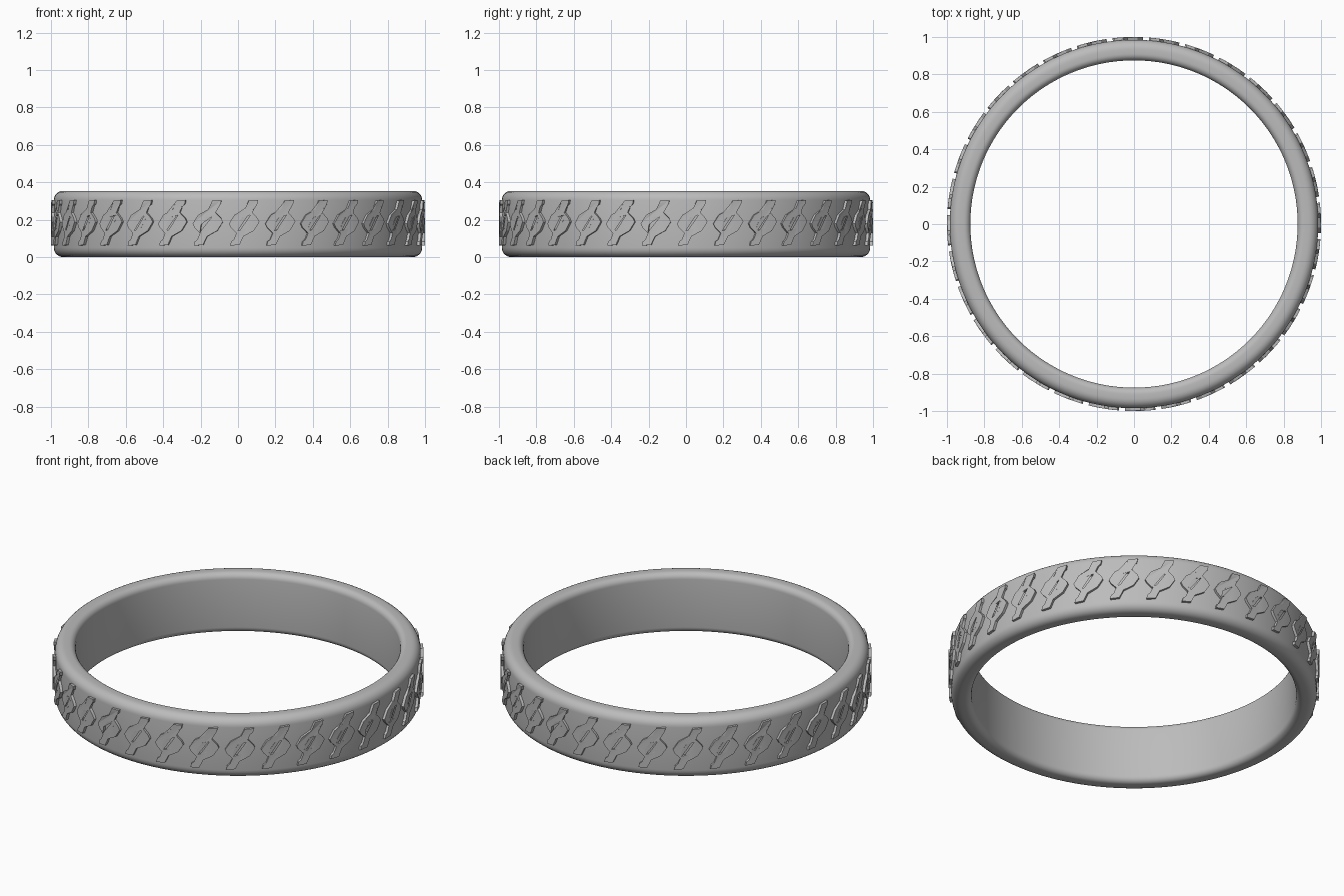
import bpy, bmesh, math

cube = bpy.data.objects.get("Cube")
if cube:
    bpy.data.objects.remove(cube, do_unlink=True)

HEIGHT, INNER, OUTER, TREAD = 0.354, 0.875, 0.985, 1.0
COUNT, PHASE = 32, 0.033

grey = bpy.data.materials.new("plain grey")
grey.use_nodes = True
grey.diffuse_color = (0.5, 0.5, 0.5, 1)
grey.node_tree.nodes["Principled BSDF"].inputs["Base Color"].default_value = (0.5, 0.5, 0.5, 1)


def finish(bm, name, angle):
    bmesh.ops.recalc_face_normals(bm, faces=bm.faces)
    mesh = bpy.data.meshes.new(name)
    bm.to_mesh(mesh)
    bm.free()
    mesh.materials.append(grey)
    obj = bpy.data.objects.new(name, mesh)
    bpy.context.collection.objects.link(obj)
    bpy.ops.object.select_all(action='DESELECT')
    obj.select_set(True)
    bpy.context.view_layer.objects.active = obj
    bpy.ops.object.shade_smooth_by_angle(angle=math.radians(angle))


def polar(radius, angle, z):
    return (radius * math.cos(angle), radius * math.sin(angle), z)


# Band: rounded rectangle section swept round the z axis
section = []
for r, z, start, rad in ((OUTER, 0, -90, 0.05), (OUTER, HEIGHT, 0, 0.05),
                         (INNER, HEIGHT, 90, 0.035), (INNER, 0, 180, 0.035)):
    cr = r - rad if r == OUTER else r + rad
    cz = z + rad if z == 0 else z - rad
    for i in range(7):
        a = math.radians(start + 15 * i)
        section.append((cr + rad * math.cos(a), cz + rad * math.sin(a)))

bm = bmesh.new()
STEPS = 160
rings = [[bm.verts.new(polar(r, 2 * math.pi * s / STEPS, z)) for r, z in section]
         for s in range(STEPS)]
for s in range(STEPS):
    a, b = rings[s], rings[(s + 1) % STEPS]
    for i in range(len(section)):
        j = (i + 1) % len(section)
        bm.faces.new((a[i], b[i], b[j], a[j]))
finish(bm, "ring_band", 40)

# Raised tread: a bent hook and its half-turn twin, repeated round the band
hook = [(0.075, 0.122), (0.025, 0.118), (0.003, 0.072), (-0.052, 0.042),
        (-0.082, -0.005), (-0.072, -0.025), (-0.042, -0.055), (-0.036, -0.01),
        (-0.008, 0.03), (0.036, 0.042), (0.056, 0.09), (0.07, 0.1)]

bm = bmesh.new()
for k in range(COUNT):
    centre = -math.pi / 2 + PHASE + 2 * math.pi * k / COUNT
    for turn in (1, -1):
        inner, outer = [[bm.verts.new(polar(r, centre + turn * u, 0.183 + turn * v))
                         for u, v in hook] for r in (0.97, TREAD)]
        caps = [bm.faces.new(outer), bm.faces.new(inner[::-1])]
        for i in range(len(hook)):
            j = (i + 1) % len(hook)
            bm.faces.new((inner[i], inner[j], outer[j], outer[i]))
        bmesh.ops.triangulate(bm, faces=caps)
finish(bm, "tread_hooks", 25)
